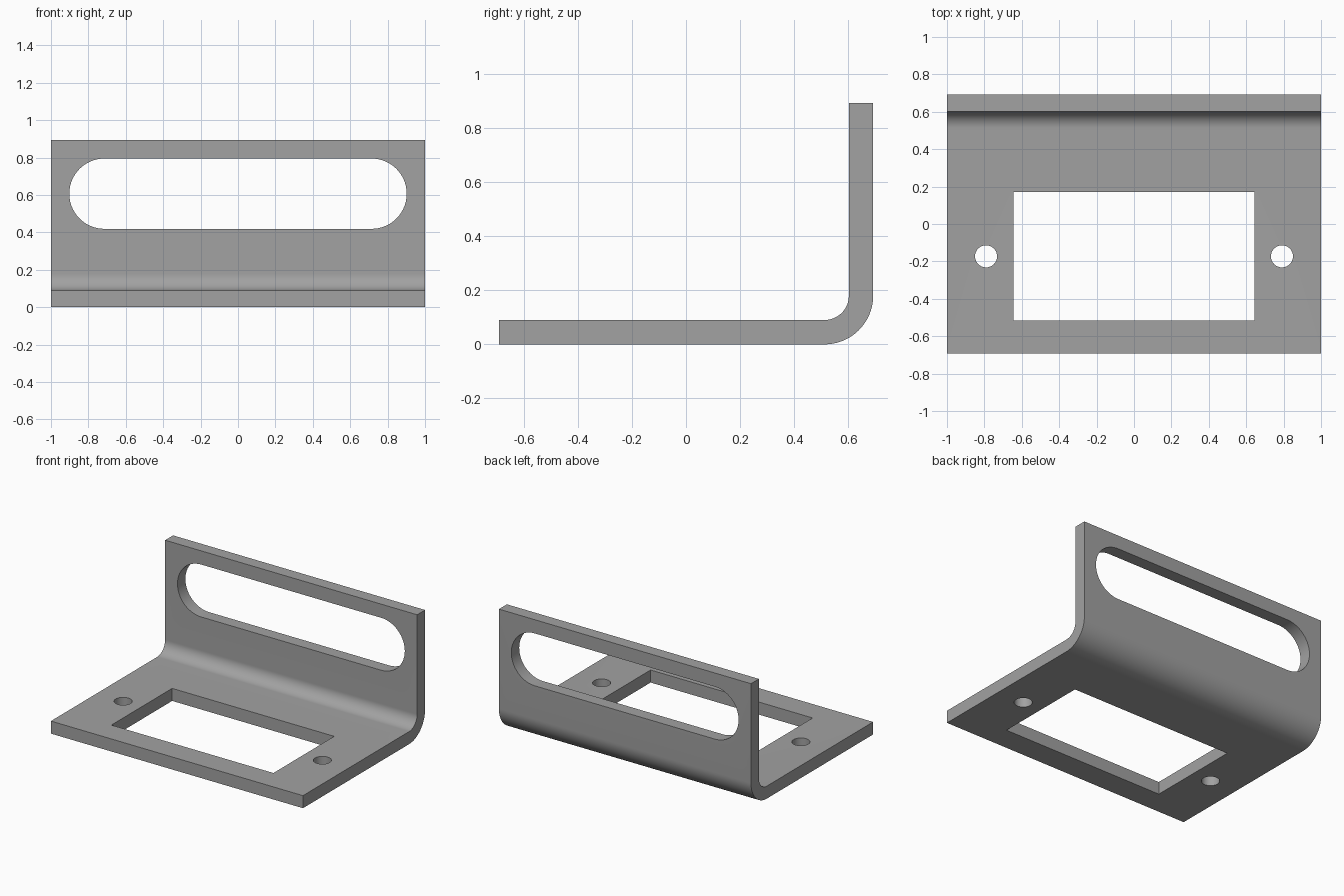
import bpy, bmesh, math

if "Cube" in bpy.data.objects:
    bpy.data.objects.remove(bpy.data.objects["Cube"])

T = 0.09            # sheet thickness
Y, H = 0.692, 0.893  # half depth, height
R = 0.18            # outer bend radius


def arc(cx, cy, r, a0, a1, n):
    return [(cx + r * math.cos(math.radians(a0 + (a1 - a0) * i / n)),
             cy + r * math.sin(math.radians(a0 + (a1 - a0) * i / n))) for i in range(n + 1)]


def prism(name, pts, to3d, depth):
    """Extrude a closed 2D outline along the vector depth."""
    bm = bmesh.new()
    face = bm.faces.new([bm.verts.new(to3d(a, b)) for a, b in pts])
    new = bmesh.ops.extrude_face_region(bm, geom=[face])["geom"]
    bmesh.ops.translate(bm, vec=depth, verts=[v for v in new if isinstance(v, bmesh.types.BMVert)])
    bmesh.ops.recalc_face_normals(bm, faces=bm.faces)
    mesh = bpy.data.meshes.new(name)
    bm.to_mesh(mesh)
    bm.free()
    ob = bpy.data.objects.new(name, mesh)
    bpy.context.collection.objects.link(ob)
    return ob


# Bent sheet: L profile with a rounded bend, extruded across the width
cy, cz = Y - R, R
profile = ([(-Y, 0)] + arc(cy, cz, R, -90, 0, 20) + [(Y, H), (Y - T, H)]
           + arc(cy, cz, R - T, 0, -90, 20) + [(-Y, T)])
bracket = prism("bracket", profile, lambda y, z: (-1, y, z), (2, 0, 0))
steel = bpy.data.materials.new("steel grey")
steel.diffuse_color = (0.36, 0.36, 0.36, 1)
steel.use_nodes = True
steel.node_tree.nodes["Principled BSDF"].inputs["Base Color"].default_value = steel.diffuse_color
bracket.data.materials.append(steel)

# Cutters: rectangular window and two round holes in the base
flat = lambda x, y: (x, y, -0.1)
cutters = [prism("window_cutter", [(-0.643, -0.517), (0.643, -0.517), (0.643, 0.172), (-0.643, 0.172)],
                 flat, (0, 0, 0.3))]
for side in (-1, 1):
    cutters.append(prism("hole_cutter", arc(side * 0.791, -0.173, 0.059, 0, 360, 40)[:-1],
                         flat, (0, 0, 0.3)))

# Cutter: long slot with round ends in the upright
r, c = 0.188, 0.607
slot = arc(0.902 - r, c, r, -90, 90, 28) + arc(r - 0.902, c, r, 90, 270, 28)
cutters.append(prism("slot_cutter", slot, lambda x, z: (x, 0.55, z), (0, 0.3, 0)))

# Cut the openings
bpy.context.view_layer.objects.active = bracket
bracket.select_set(True)
for cutter in cutters:
    mod = bracket.modifiers.new("cut", "BOOLEAN")
    mod.operation, mod.solver, mod.object = "DIFFERENCE", "EXACT", cutter
    bpy.ops.object.modifier_apply(modifier=mod.name)
    bpy.data.objects.remove(cutter)

bpy.ops.object.shade_smooth_by_angle(angle=math.radians(30))
